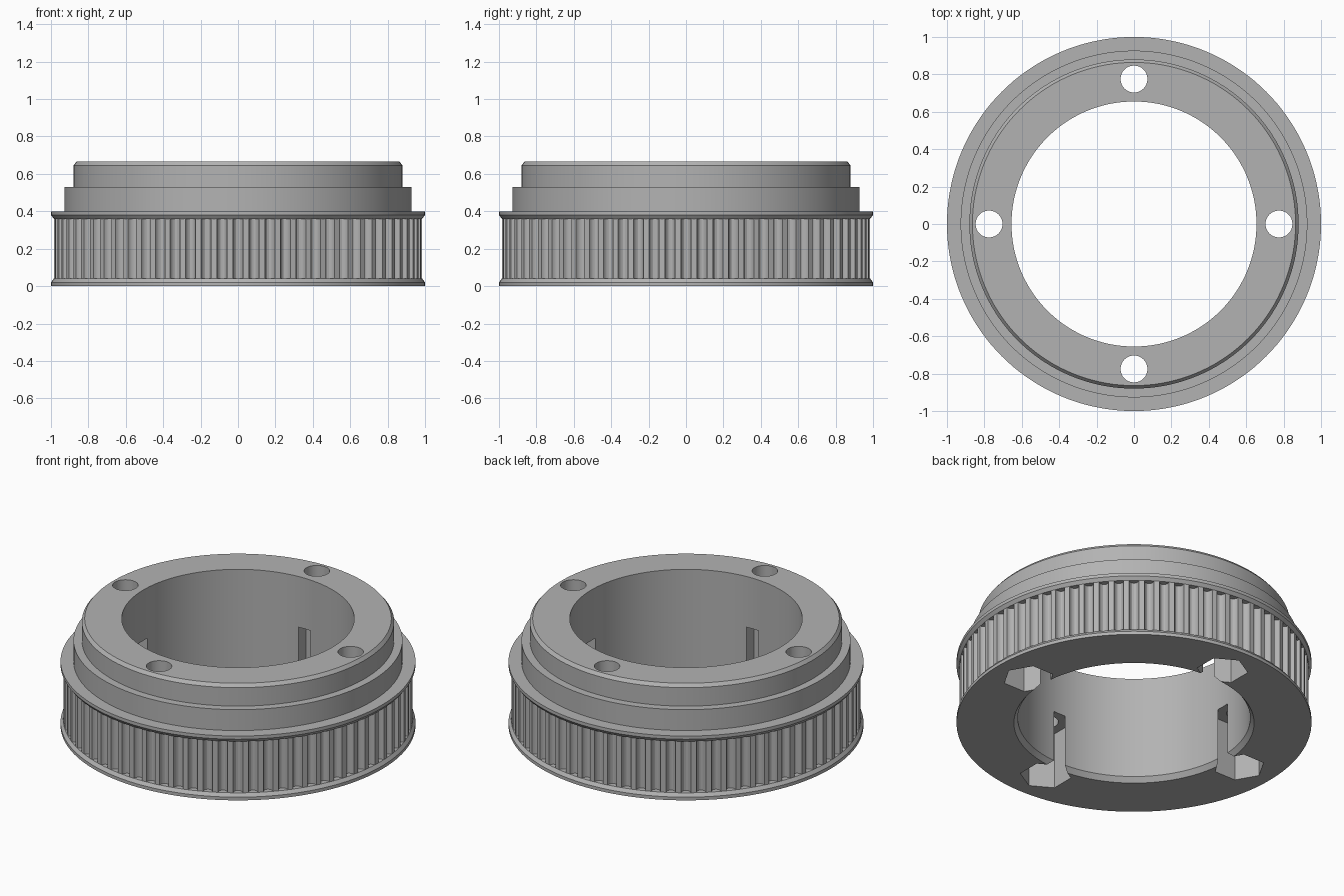
import bpy
import bmesh
from math import cos, sin, pi, radians
from mathutils import Matrix, Vector

if "Cube" in bpy.data.objects:
    bpy.data.objects.remove(bpy.data.objects["Cube"], do_unlink=True)

HEIGHT = 0.665
BORE = 0.655
BOLT_RADIUS = 0.775
POCKET_TOP = 0.35
TEETH = 72

grey = bpy.data.materials.new("plain grey")
grey.use_nodes = True
colour = (0.45, 0.45, 0.45, 1)
grey.diffuse_color = colour
grey.node_tree.nodes["Principled BSDF"].inputs["Base Color"].default_value = colour


def make_object(name, bm):
    bmesh.ops.recalc_face_normals(bm, faces=bm.faces)
    mesh = bpy.data.meshes.new(name)
    bm.to_mesh(mesh)
    bm.free()
    mesh.materials.append(grey)
    obj = bpy.data.objects.new(name, mesh)
    bpy.context.collection.objects.link(obj)
    return obj


def bridge_rings(bm, rings):
    """Join a closed series of equal rings with quads."""
    for a, b in zip(rings, rings[1:] + rings[:1]):
        for i in range(len(a)):
            j = (i + 1) % len(a)
            bm.faces.new((a[i], a[j], b[j], b[i]))


def lathe(name, profile, steps=144):
    bm = bmesh.new()
    rings = [[bm.verts.new((r * cos(2 * pi * i / steps), r * sin(2 * pi * i / steps), z))
              for i in range(steps)] for r, z in profile]
    bridge_rings(bm, rings)
    return make_object(name, bm)


def prism(bm, sides, radius, z0, z1, angle):
    """Vertical prism on the bolt circle, with a flat or corner set by angle."""
    place = (Matrix.Rotation(angle, 4, 'Z')
             @ Matrix.Translation((BOLT_RADIUS, 0, (z0 + z1) / 2))
             @ Matrix.Rotation(pi / 2, 4, 'Z'))
    bmesh.ops.create_cone(bm, cap_ends=True, segments=sides, radius1=radius,
                          radius2=radius, depth=z1 - z0, matrix=place)


def smooth(obj):
    bpy.ops.object.select_all(action='DESELECT')
    obj.select_set(True)
    bpy.context.view_layer.objects.active = obj
    bpy.ops.object.shade_smooth_by_angle(angle=radians(25))


# Stepped hub with two belt flanges
body = lathe("pulley_body", [
    (BORE + 0.022, 0), (1, 0), (1, 0.02), (0.985, 0.04), (0.94, 0.04),
    (0.94, 0.36), (0.985, 0.36), (1, 0.38), (1, 0.4), (0.927, 0.4),
    (0.927, 0.53), (0.88, 0.53), (0.88, 0.645), (0.864, HEIGHT),
    (BORE, HEIGHT), (BORE, 0.03)])

# Four bolt holes, with hexagonal nut pockets open to the bore
for label, sides, radius, z0, z1 in (("nut_pockets", 6, 0.145, -0.1, POCKET_TOP),
                                     ("bolt_holes", 32, 0.072, 0.2, 0.8)):
    bm = bmesh.new()
    for k in range(4):
        prism(bm, sides, radius, z0, z1, k * pi / 2)
    cutter = make_object(label + "_cutter", bm)
    cutter.hide_render = True
    cut = body.modifiers.new(label, 'BOOLEAN')
    cut.operation = 'DIFFERENCE'
    cut.solver = 'EXACT'
    cut.object = cutter
    bpy.context.view_layer.objects.active = body
    bpy.ops.object.modifier_apply(modifier=label)
    bpy.data.objects.remove(cutter, do_unlink=True)
smooth(body)

# Belt teeth: a ring with rounded grooves between flat lands
pitch = 2 * pi / TEETH
outline = []
for t in range(TEETH):
    for s in range(9):
        a = pi * s / 8
        outline.append((0.985 - 0.034 * sin(a), t * pitch - 0.028 * cos(a)))

bm = bmesh.new()
rings = []
for inner, z in ((True, 0.03), (False, 0.03), (False, 0.37), (True, 0.37)):
    rings.append([bm.verts.new(((0.93 if inner else r) * cos(a),
                                (0.93 if inner else r) * sin(a), z))
                  for r, a in outline])
bridge_rings(bm, rings)
smooth(make_object("belt_teeth", bm))
